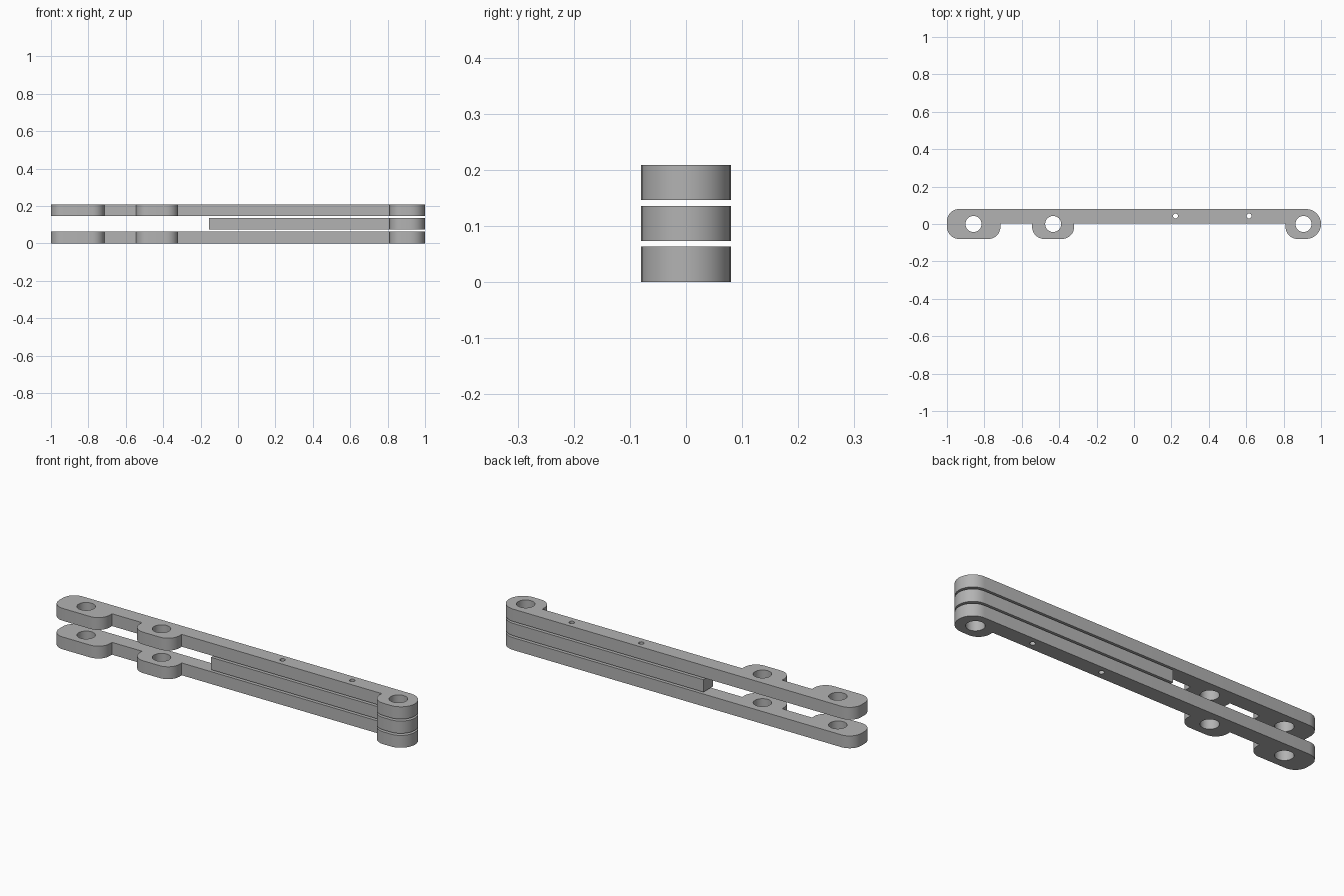
import bpy
import bmesh
import math
from mathutils import Vector

cube = bpy.data.objects.get("Cube")
if cube:
    bpy.data.objects.remove(cube, do_unlink=True)

grey = bpy.data.materials.new("plain grey")
grey.use_nodes = True
COLOUR = (0.45, 0.45, 0.45, 1)
grey.diffuse_color = COLOUR
grey.node_tree.nodes["Principled BSDF"].inputs["Base Color"].default_value = COLOUR

TOP, LOW, EDGE = 0.08, -0.08, 0.003   # back edge, tab front edge, bar front edge
THICK = 0.063
ROUND = 0.065


def fillet(corners, steps=8):
    """Round each (x, y, radius) right-angled corner into an arc."""
    points = []
    for i, (x, y, r) in enumerate(corners):
        c = Vector((x, y))
        if r == 0:
            points.append(c)
            continue
        a = (Vector(corners[i - 1][:2]) - c).normalized() * r
        b = (Vector(corners[(i + 1) % len(corners)][:2]) - c).normalized() * r
        for k in range(steps + 1):
            t = k / steps * math.pi / 2
            points.append(c + a * (1 - math.sin(t)) + b * (1 - math.cos(t)))
    return points


def circle(x, y, r, n=32):
    return [Vector((x + r * math.cos(2 * math.pi * k / n),
                    y + r * math.sin(2 * math.pi * k / n))) for k in range(n)]


def tab(x0, x1):
    """Rounded lug hanging off the front edge of a bar."""
    return [(x0, EDGE, 0), (x0, LOW, ROUND), (x1, LOW, ROUND), (x1, EDGE, 0)]


def plate(name, outline, holes, z):
    """Flat plate with through holes, extruded from a filled curve."""
    curve = bpy.data.curves.new(name, "CURVE")
    curve.dimensions = "2D"
    curve.fill_mode = "BOTH"
    curve.extrude = THICK / 2
    for loop in [fillet(outline)] + [circle(*h) for h in holes]:
        spline = curve.splines.new("POLY")
        spline.points.add(len(loop) - 1)
        for point, co in zip(spline.points, loop):
            point.co = (co.x, co.y, 0, 1)
        spline.use_cyclic_u = True
    obj = bpy.data.objects.new(name, curve)
    bpy.context.collection.objects.link(obj)
    bpy.ops.object.select_all(action="DESELECT")
    obj.select_set(True)
    bpy.context.view_layer.objects.active = obj
    bpy.ops.object.convert(target="MESH")
    obj = bpy.context.object
    obj.name = name
    obj.location.z = z + THICK / 2
    # Join the caps to the walls
    bm = bmesh.new()
    bm.from_mesh(obj.data)
    bmesh.ops.remove_doubles(bm, verts=bm.verts, dist=0.0001)
    bmesh.ops.recalc_face_normals(bm, faces=bm.faces)
    bm.to_mesh(obj.data)
    bm.free()
    obj.data.materials.clear()
    obj.data.materials.append(grey)
    bpy.ops.object.shade_smooth_by_angle(angle=math.radians(30))


# Shared right end: lug, pivot hole and two pin holes
right_end = tab(0.81, 1)[:2] + [(1, LOW, 0.08), (1, TOP, 0.08)]
right_holes = [(0.906, 0, 0.043), (0.222, 0.043, 0.013), (0.615, 0.043, 0.013)]

# Long outer arms with two extra lugs
long_outline = ([(-1, TOP, ROUND), (-1, LOW, ROUND), (-0.714, LOW, ROUND), (-0.714, EDGE, 0)]
                + tab(-0.545, -0.32) + right_end)
long_holes = right_holes + [(-0.858, 0, 0.043), (-0.432, 0, 0.043)]
for name, z in (("lower_arm", 0), ("upper_arm", 0.146)):
    plate(name, long_outline, long_holes, z)

# Short square-ended arm between them
plate("middle_arm", [(-0.155, TOP, 0), (-0.155, EDGE, 0)] + right_end, right_holes, 0.073)
